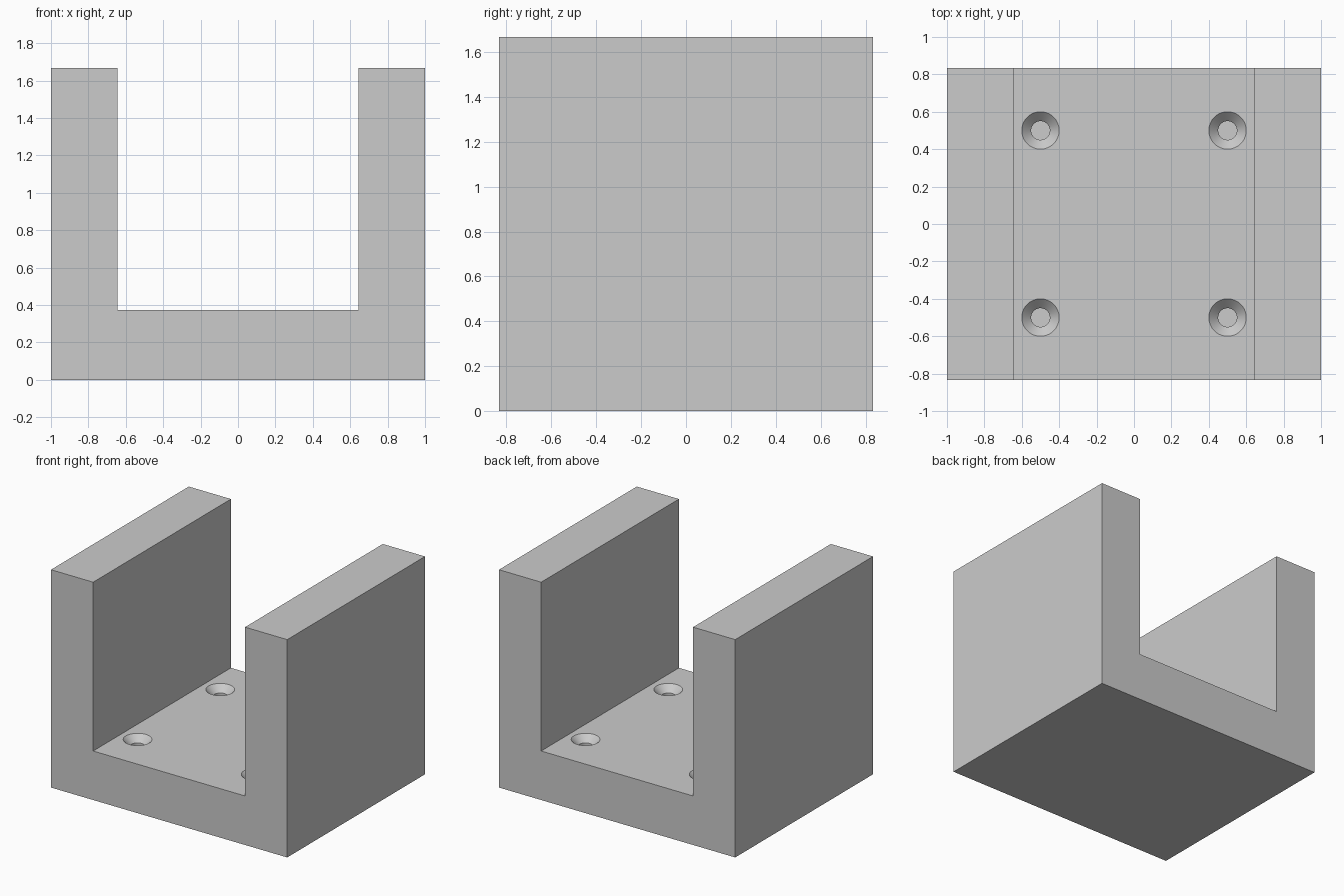
import bpy, bmesh, math

if "Cube" in bpy.data.objects:
    bpy.data.objects.remove(bpy.data.objects["Cube"])

HX, HY, H = 1.0, 0.833, 1.667      # half width, half depth, height
GAP, FLOOR = 0.643, 0.375          # channel half width, floor height

grey = bpy.data.materials.new("grey")
grey.diffuse_color = (0.6, 0.6, 0.6, 1)
grey.use_nodes = True
grey.node_tree.nodes["Principled BSDF"].inputs["Base Color"].default_value = grey.diffuse_color


def make_object(name, bm):
    bmesh.ops.recalc_face_normals(bm, faces=bm.faces)
    mesh = bpy.data.meshes.new(name)
    bm.to_mesh(mesh)
    bm.free()
    mesh.materials.append(grey)
    obj = bpy.data.objects.new(name, mesh)
    bpy.context.collection.objects.link(obj)
    return obj


# U-shaped bracket: extruded profile
profile = [(-HX, 0), (HX, 0), (HX, H), (GAP, H), (GAP, FLOOR),
           (-GAP, FLOOR), (-GAP, H), (-HX, H)]
bm = bmesh.new()
face = bm.faces.new([bm.verts.new((x, -HY, z)) for x, z in profile])
ext = bmesh.ops.extrude_face_region(bm, geom=[face], use_keep_orig=True)
moved = [v for v in ext["geom"] if isinstance(v, bmesh.types.BMVert)]
bmesh.ops.translate(bm, verts=moved, vec=(0, 2 * HY, 0))
bracket = make_object("u_bracket", bm)

# Countersunk blind screw holes: stacked rings (radius, height)
SEG = 48
rings = [(0.05, 0.042), (0.05, FLOOR - 0.05), (0.1, FLOOR), (0.1, FLOOR + 0.1)]
bm = bmesh.new()
for cx in (-0.5, 0.5):
    for cy in (-0.5, 0.5):
        loops = [[bm.verts.new((cx + r * math.cos(2 * math.pi * i / SEG),
                                cy + r * math.sin(2 * math.pi * i / SEG), z))
                  for i in range(SEG)] for r, z in rings]
        bm.faces.new(loops[0][::-1])
        bm.faces.new(loops[-1])
        for lo, hi in zip(loops, loops[1:]):
            for i in range(SEG):
                j = (i + 1) % SEG
                bm.faces.new((lo[i], lo[j], hi[j], hi[i]))
cutter = make_object("screw_hole_cutter", bm)
cutter.hide_render = True

# Cut the holes
cut = bracket.modifiers.new("screw_holes", "BOOLEAN")
cut.operation = "DIFFERENCE"
cut.solver = "EXACT"
cut.object = cutter
bpy.context.view_layer.objects.active = bracket
bracket.select_set(True)
bpy.ops.object.modifier_apply(modifier=cut.name)
bpy.data.objects.remove(cutter, do_unlink=True)

# Smooth hole walls, sharp block edges
bpy.ops.object.shade_smooth_by_angle(angle=math.radians(30))
